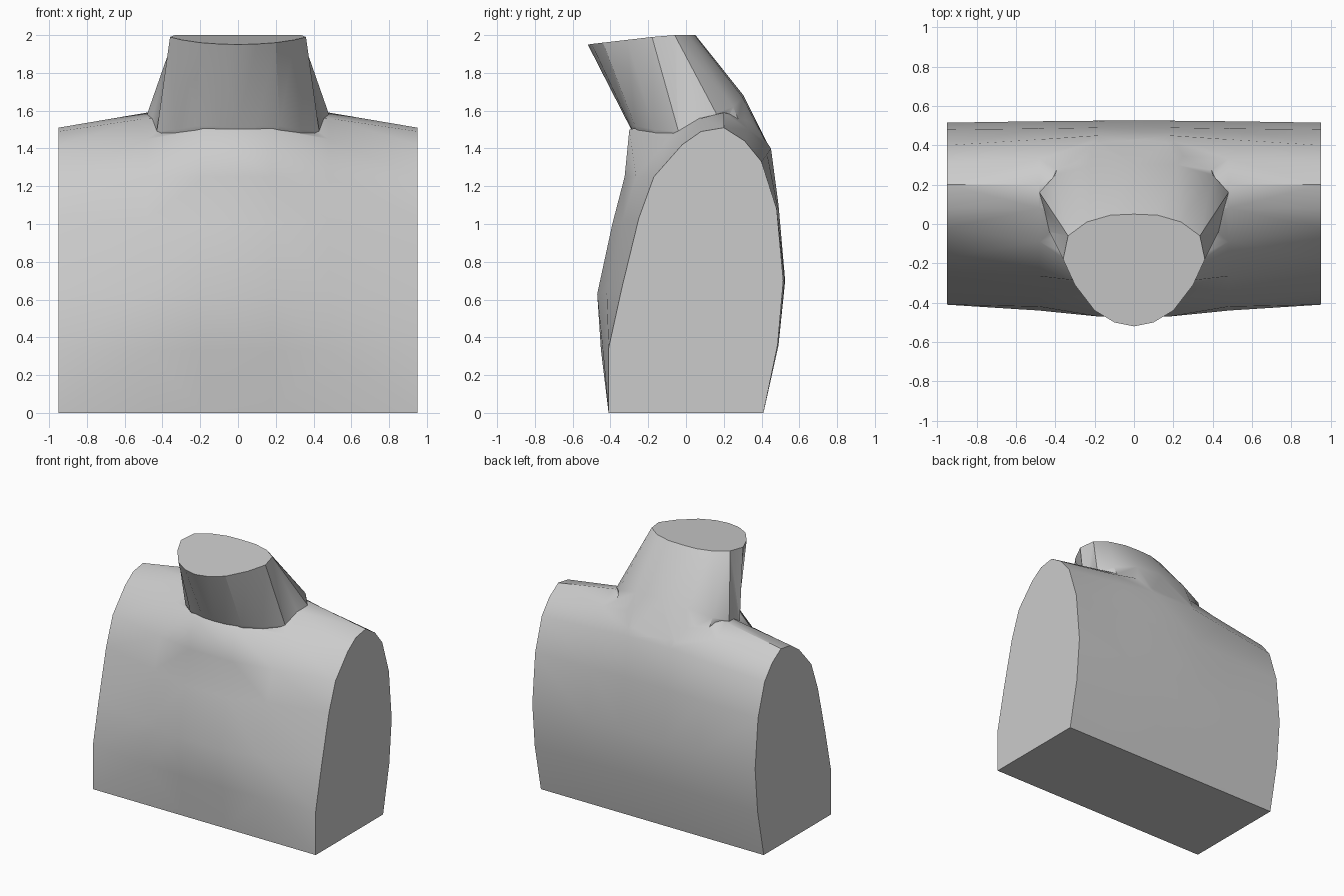
import bpy, bmesh, math

if "Cube" in bpy.data.objects:
    bpy.data.objects.remove(bpy.data.objects["Cube"])


def loft(name, rings):
    """Skin closed rings of points and cap both ends."""
    bm = bmesh.new()
    vs = [[bm.verts.new(p) for p in r] for r in rings]
    n = len(vs[0])
    for a, b in zip(vs, vs[1:]):
        for i in range(n):
            j = (i + 1) % n
            bm.faces.new((a[i], a[j], b[j], b[i]))
    bm.faces.new(vs[0])
    bm.faces.new(vs[-1])
    bmesh.ops.recalc_face_normals(bm, faces=bm.faces)
    bmesh.ops.triangulate(bm, faces=[f for f in bm.faces if len(f.verts) == 4])
    me = bpy.data.meshes.new(name)
    bm.to_mesh(me)
    bm.free()
    ob = bpy.data.objects.new(name, me)
    bpy.context.collection.objects.link(ob)
    return ob


def mirror_ring(half):
    """Half ring running front to back on +x, completed on -x."""
    return half + [(-x, y, z) for x, y, z in half[-2:0:-1]]


# Torso: side profiles (y, z) at shoulder end, neck side and centre
end = [(-.41, 0), (-.41, .34), (-.34, .66), (-.25, 1.03), (-.17, 1.25), (-.02, 1.42), (.08, 1.49),
       (.2, 1.51), (.31, 1.44), (.4, 1.33), (.48, 1.08), (.515, .7), (.485, .36), (.41, 0)]
mid = [(-.41, 0), (-.44, .33), (-.42, .64), (-.335, 1.02), (-.265, 1.25), (-.09, 1.45), (.08, 1.56),
       (.2, 1.59), (.33, 1.5), (.43, 1.37), (.485, 1.09), (.522, .7), (.49, .36), (.41, 0)]
centre = [(-.41, 0), (-.45, .33), (-.47, .63), (-.39, 1.0), (-.325, 1.25), (-.3, 1.5), (0, 1.57),
          (.2, 1.6), (.35, 1.55), (.45, 1.4), (.49, 1.1), (.525, .7), (.49, .36), (.41, 0)]
stations = [(-.95, end), (-.48, mid), (-.18, centre), (.18, centre), (.48, mid), (.95, end)]
torso = loft("torso", [[(x, y, z) for y, z in prof] for x, prof in stations])

# Neck: forward-leaning stump, from inside the torso up to the flat cut
root = [(0, -.24, 1.4), (.1, -.23, 1.4), (.22, -.2, 1.4), (.32, -.13, 1.4), (.44, -.02, 1.4),
        (.47, .15, 1.42), (.38, .33, 1.42), (.2, .44, 1.4), (0, .445, 1.4)]
base = [(0, -.3, 1.52), (.1, -.295, 1.52), (.22, -.27, 1.52), (.33, -.17, 1.5), (.43, -.04, 1.49),
        (.48, .16, 1.585), (.4, .25, 1.62), (.22, .3, 1.67), (0, .305, 1.68)]
top = [(0, -.52, 1.95), (.1, -.5, 1.953), (.2, -.44, 1.96), (.3, -.31, 1.975), (.36, -.18, 1.99),
       (.335, -.06, 2.0), (.24, .01, 2.0), (.12, .045, 2.0), (0, .05, 2.0)]
neck = loft("neck", [mirror_ring(r) for r in (root, base, top)])

# Fuse neck and torso into one closed body
mod = torso.modifiers.new("fuse", 'BOOLEAN')
mod.operation = 'UNION'
mod.solver = 'EXACT'
mod.object = neck
bpy.context.view_layer.objects.active = torso
torso.select_set(True)
bpy.ops.object.modifier_apply(modifier=mod.name)
bpy.data.objects.remove(neck)
torso.name = "neck_and_torso"
bpy.ops.object.shade_smooth_by_angle(angle=math.radians(40))
